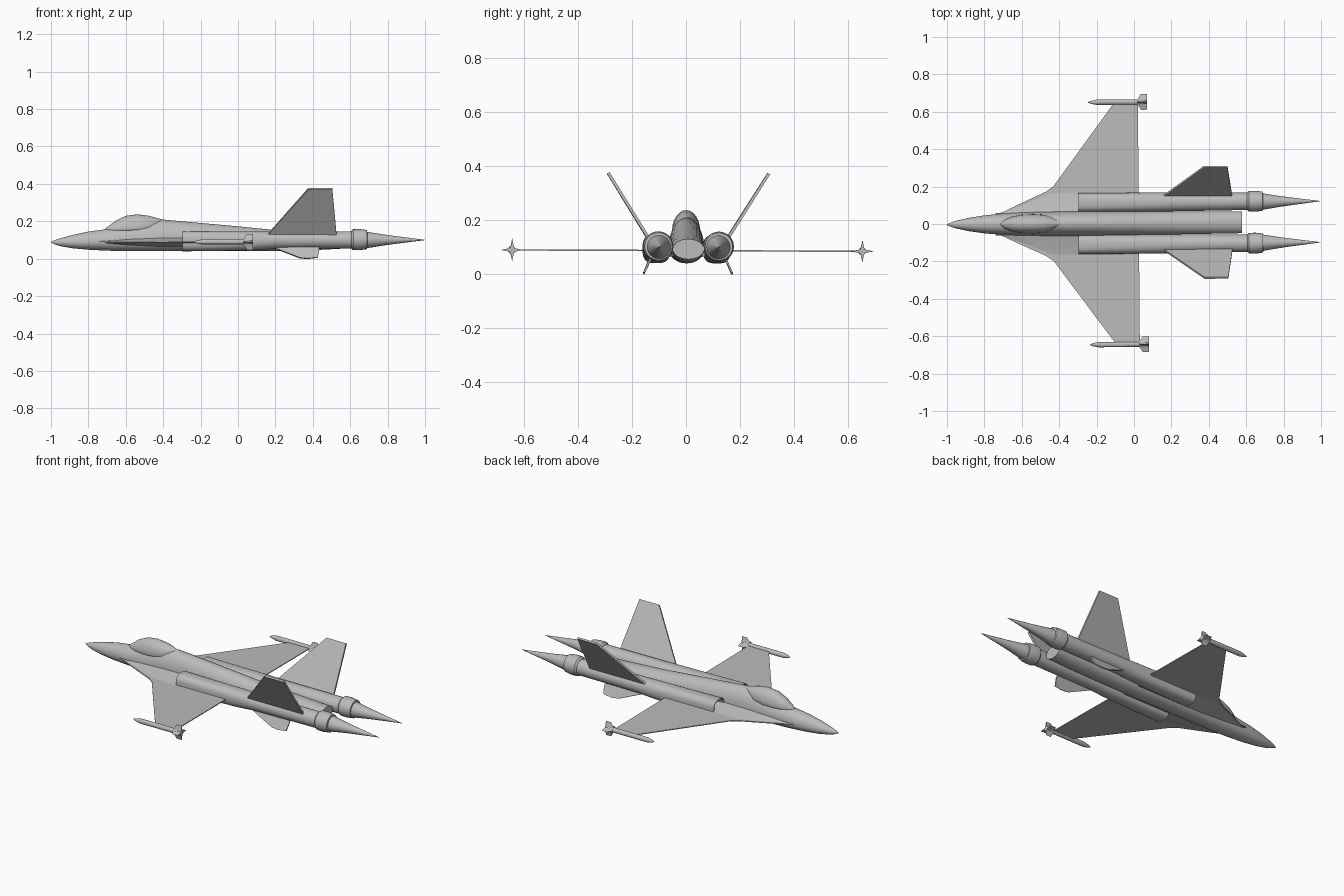
import bpy, bmesh, math
from mathutils import Matrix, Vector

cube = bpy.data.objects.get("Cube")
if cube:
    bpy.data.objects.remove(cube, do_unlink=True)

grey = bpy.data.materials.new("airframe grey")
grey.use_nodes = True
grey.diffuse_color = (0.5, 0.5, 0.5, 1)
grey.node_tree.nodes["Principled BSDF"].inputs["Base Color"].default_value = (0.5, 0.5, 0.5, 1)

# The whole aircraft sits with a very slight yaw and roll
POSE = Matrix.Translation((0, 0.004, 0)) @ Matrix.Rotation(0.008, 4, 'Z') @ Matrix.Rotation(-0.004, 4, 'X')


def finish(name, bm, angle=35):
    bmesh.ops.remove_doubles(bm, verts=bm.verts, dist=1e-5)
    bmesh.ops.recalc_face_normals(bm, faces=bm.faces)
    bm.transform(POSE)
    mesh = bpy.data.meshes.new(name)
    bm.to_mesh(mesh)
    bm.free()
    mesh.materials.append(grey)
    obj = bpy.data.objects.new(name, mesh)
    bpy.context.collection.objects.link(obj)
    bpy.ops.object.select_all(action='DESELECT')
    obj.select_set(True)
    bpy.context.view_layer.objects.active = obj
    bpy.ops.object.shade_smooth_by_angle(angle=math.radians(angle))
    return obj


def bridge(bm, rings):
    """Skin a list of equal-length vertex rings and cap both ends."""
    n = len(rings[0])
    for a, b in zip(rings, rings[1:]):
        for i in range(n):
            j = (i + 1) % n
            bm.faces.new((a[i], a[j], b[j], b[i]))
    bm.faces.new(rings[0])
    bm.faces.new(rings[-1])


def loft(name, sections, y=0.0, sides=32, angle=35):
    """Sections along x: (x, half width, top z, widest z, bottom z, squareness)."""
    bm = bmesh.new()
    rings = []
    for x, w, top, mid, bot, sq in sections:
        ring = []
        for k in range(sides):
            t = 2 * math.pi * k / sides
            c, s = math.cos(t), math.sin(t)
            c = math.copysign(abs(c) ** (2 / sq), c)
            s = math.copysign(abs(s) ** (2 / sq), s)
            ring.append(bm.verts.new((x, y + w * c, mid + s * (top - mid if s > 0 else mid - bot))))
        rings.append(ring)
    bridge(bm, rings)
    return finish(name, bm, angle)


def plate(name, outline, normal, thick):
    """Flat panel from a 3D outline, thickened evenly along the normal."""
    bm = bmesh.new()
    off = Vector(normal).normalized() * thick / 2
    bridge(bm, [[bm.verts.new(Vector(p) + off * d) for p in outline] for d in (-1, 1)])
    return finish(name, bm, 20)


# Fuselage from the pointed nose to the blunt tail
hull = [(-1.0, .002, .090, .088, .086), (-.98, .011, .099, .088, .077), (-.95, .021, .109, .088, .067),
        (-.88, .036, .128, .088, .055), (-.8, .048, .145, .09, .048), (-.7, .057, .158, .092, .043),
        (-.6, .062, .176, .095, .04), (-.5, .064, .198, .095, .04), (-.4, .066, .209, .095, .04),
        (-.2, .066, .191, .095, .04), (0, .064, .173, .095, .04), (.15, .062, .158, .095, .04),
        (.4, .06, .141, .095, .045), (.578, .058, .13, .092, .055)]
loft("fuselage", [h + (2,) for h in hull])

# Bubble canopy
canopy = [(-.715, .003, .158, .153, .148), (-.69, .024, .176, .153, .14), (-.65, .040, .206, .155, .14),
          (-.6, .050, .229, .157, .14), (-.54, .052, .237, .160, .14), (-.48, .048, .230, .168, .15),
          (-.43, .030, .217, .18, .16), (-.39, .006, .207, .195, .18)]
loft("canopy", [c + (2,) for c in canopy], sides=24)

for side, s in (("left", 1), ("right", -1)):
    # Thin delta wing with a leading edge strake
    outline = [(-.72, .03), (-.68, .075), (-.54, .14), (-.47, .172), (-.43, .2),
               (-.105, .64), (.026, .64), (.026, .03)]
    plate(side + "_wing", [(x, s * y, .087) for x, y in outline], (0, 0, 1), .005)

    # Wedge that blends the strake into the fuselage
    bm = bmesh.new()
    rings = []
    for x, y, h in ((-.74, .052, .002), (-.6, .10, .013), (-.44, .165, .02), (-.28, .17, .022), (.02, .17, .02)):
        rings.append([bm.verts.new((x, s * .03, .09 + 1.6 * h)), bm.verts.new((x, s * .06, .09 + h)),
                      bm.verts.new((x, s * y, .089)), bm.verts.new((x, s * y, .085)),
                      bm.verts.new((x, s * .05, .085 - h)), bm.verts.new((x, s * .03, .085 - h))])
    bridge(bm, rings)
    finish(side + "_strake_fairing", bm, 40)

    # Engine nacelle with an open intake
    nacelle = [(-.22, .036, .13, .094, .056, 3), (-.296, .045, .142, .094, .045, 3),
               (-.297, .051, .147, .094, .040, 3), (-.1, .051, .146, .096, .041, 2.6),
               (.1, .051, .146, .098, .046, 2.3), (.2, .05, .146, .099, .052, 2),
               (.45, .048, .146, .1, .054, 2), (.615, .046, .146, .1, .054, 2)]
    yc = s * .112
    loft(side + "_nacelle", nacelle, yc)

    # Exhaust collar and long tapered exhaust cone
    def lathe(name, profile, y, z, sides=24, angle=25):
        return loft(name, [(x, r, z + r, z, z - r, 2) for x, r in profile], y, sides, angle)
    lathe(side + "_exhaust_collar", [(.605, .046), (.615, .055), (.65, .056), (.688, .051), (.69, .043)], yc, .102)
    lathe(side + "_exhaust_cone", [(.68, .045), (.78, .029), (.83, .022), (.995, .001)], s * .110, .100)

    # Canted tail fin
    fin = [(.155, .142, .125), (.375, .297, .373), (.502, .297, .373), (.526, .142, .125)]
    plate(side + "_tail_fin", [(x, s * y, z) for x, y, z in fin], (0, s * .248, -.155), .011)

    # Small ventral fin below the nacelle
    ventral = [(.18, .135, .062), (.23, .146, .043), (.33, .162, .004), (.37, .164, 0),
               (.425, .162, .006), (.432, .146, .043), (.432, .135, .062)]
    plate(side + "_ventral_fin", [(x, s * y, z) for x, y, z in ventral], (0, s * .062, .029), .007)

    # Wingtip missile with a tapered nose
    my = s * .648
    lathe(side + "_missile", [(-.24, .002), (-.225, .008), (-.195, .014), (.055, .014)], my, .087, 12)

    # Four swept missile fins as a star-shaped block
    bm = bmesh.new()
    rings = []
    for x, tip in ((.025, .016), (.042, .042), (.075, .042)):
        rings.append([])
        for k in range(16):
            t = math.pi * k / 8
            r = tip if k % 4 == 0 else (.015 if k % 2 else .012)
            rings[-1].append(bm.verts.new((x, my + r * math.cos(t), .087 + r * math.sin(t))))
    bridge(bm, rings)
    finish(side + "_missile_fins", bm, 20)
